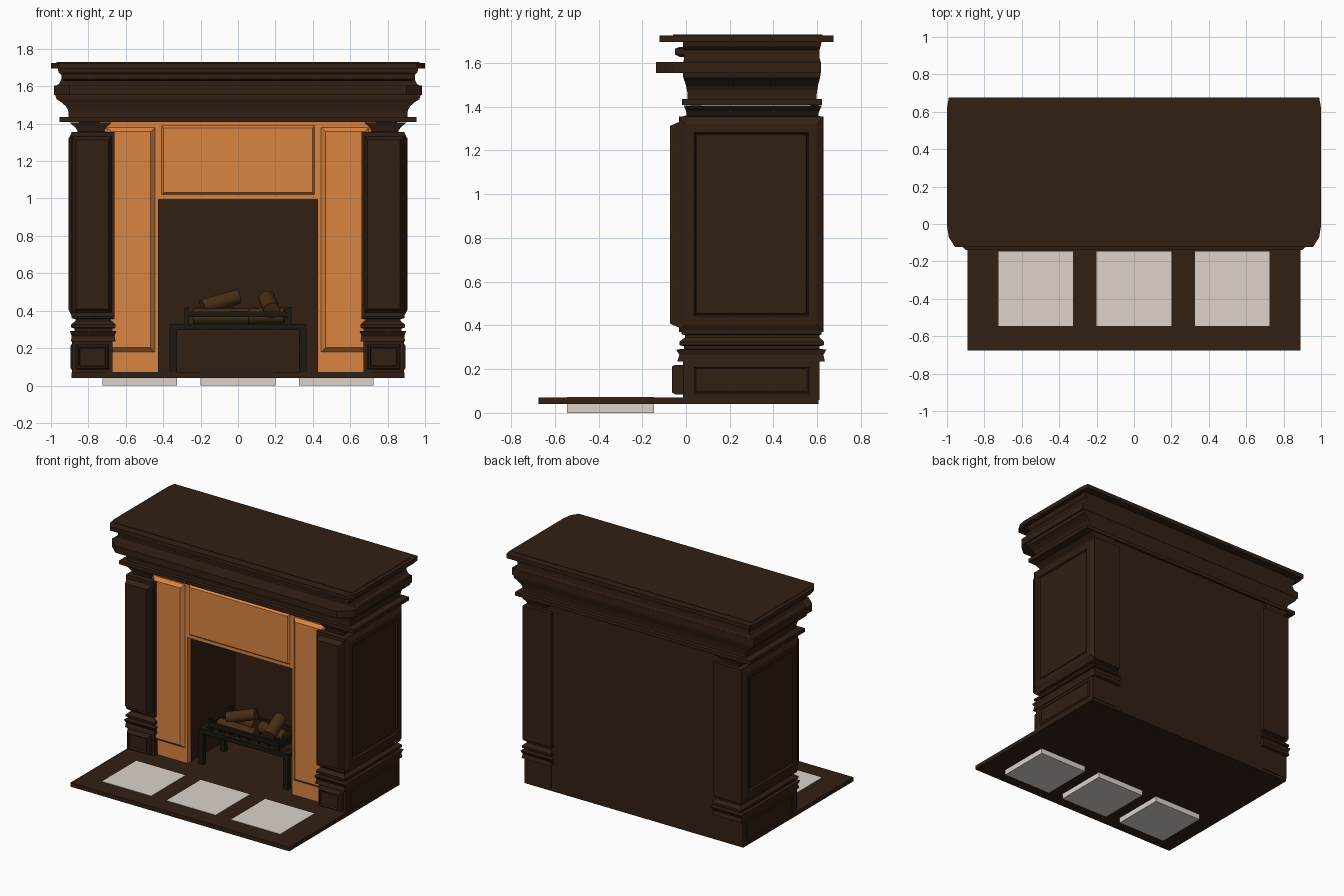
import bpy, bmesh
from mathutils import Vector


def material(name, rgb):
    m = bpy.data.materials.new(name)
    m.diffuse_color = (*rgb, 1)
    return m


WOOD = material("dark_wood", (0.032, 0.014, 0.007))
ORANGE = material("orange_stone", (0.70, 0.235, 0.055))
TILE = material("pale_tile", (0.72, 0.65, 0.59))
IRON = material("iron", (0.012, 0.009, 0.005))
LOG = material("log_bark", (0.065, 0.028, 0.008))


def finish(name, bm, mat):
    bmesh.ops.recalc_face_normals(bm, faces=bm.faces)
    me = bpy.data.meshes.new(name)
    bm.to_mesh(me)
    bm.free()
    me.materials.append(mat)
    ob = bpy.data.objects.new(name, me)
    bpy.context.collection.objects.link(ob)
    return ob


def skin(bm, loops):
    rows = [[bm.verts.new(p) for p in loop] for loop in loops]
    for a, b in zip(rows, rows[1:]):
        for i in range(len(a)):
            j = (i + 1) % len(a)
            bm.faces.new((a[i], a[j], b[j], b[i]))
    bm.faces.new(rows[0])
    bm.faces.new(rows[-1])


def loft(name, rings, mat, axis="z", s=1):
    """Stack rectangles (a0, a1, b0, b1, c) along an axis; s=-1 mirrors in x."""
    put = {"z": lambda a, b, c: (s * a, b, c),
           "y": lambda a, b, c: (s * a, c, b),
           "x": lambda a, b, c: (s * c, a, b)}[axis]
    bm = bmesh.new()
    skin(bm, [[put(a0, b0, c), put(a1, b0, c), put(a1, b1, c), put(a0, b1, c)]
              for a0, a1, b0, b1, c in rings])
    return finish(name, bm, mat)


def box(name, x0, x1, y0, y1, z0, z1, mat, s=1):
    return loft(name, [(x0, x1, y0, y1, z0), (x0, x1, y0, y1, z1)], mat, s=s)


def panel(name, a0, a1, b0, b1, steps, mat, axis, s=1):
    """Moulded panel: steps are (inset, level) pairs."""
    return loft(name, [(a0 + i, a1 - i, b0 + i, b1 - i, c) for i, c in steps], mat, axis, s)


def slab(name, half, zs, mat):
    """Symmetric plan outline given as its right half; zs are (scale, z)."""
    outline = half + [(-x, y) for x, y in reversed(half)]
    bm = bmesh.new()
    skin(bm, [[(x * k, (y - 0.28) * k + 0.28, z) for x, y in outline] for k, z in zs])
    return finish(name, bm, mat)


# hearth and tiles
box("hearth", -0.89, 0.89, -0.675, 0.605, 0.04, 0.07, WOOD)
for i in (-1, 0, 1):
    c = i * 0.525
    box(f"hearth_tile_{i + 2}", c - 0.2, c + 0.2, -0.545, -0.147, 0.0, 0.073, TILE)

# back wall and firebox lining
box("back_wall", -0.85, 0.85, 0.57, 0.605, 0.06, 1.41, WOOD)
box("firebox_ceiling", -0.44, 0.44, 0.05, 0.58, 0.997, 1.03, WOOD)

# orange surround, one arch-shaped slab
arch = [(0.74, 0.07), (0.74, 1.41), (-0.74, 1.41), (-0.74, 0.07),
        (-0.425, 0.07), (-0.425, 0.995), (0.425, 0.995), (0.425, 0.07)]
bm = bmesh.new()
skin(bm, [[(x, y, z) for x, z in arch] for y in (0.02, 0.07)])
finish("surround", bm, ORANGE)
panel("surround_header_panel", -0.41, 0.41, 1.02, 1.39,
      [(0, 0.03), (0, 0.02), (0.012, 0.005)], ORANGE, "y")

for side, s in (("left", -1), ("right", 1)):
    box(f"firebox_wall_{side}", 0.422, 0.45, 0.06, 0.58, 0.06, 1.02, WOOD, s)
    panel(f"surround_leg_panel_{side}", 0.445, 0.70, 0.18, 1.38,
          [(0, 0.03), (0, 0.018), (0.022, -0.005)], ORANGE, "y", s)

    # pilaster: base block, mouldings, shaft and flared capital
    loft(f"pilaster_{side}", [
        (0.67, 0.888, -0.014, 0.61, 0.06), (0.67, 0.888, -0.014, 0.61, 0.235),
        (0.655, 0.893, -0.04, 0.635, 0.235), (0.66, 0.89, -0.03, 0.628, 0.265),
        (0.65, 0.898, -0.045, 0.642, 0.29),
        (0.67, 0.875, -0.01, 0.61, 0.292), (0.67, 0.875, -0.01, 0.61, 0.305),
        (0.655, 0.893, -0.03, 0.632, 0.31), (0.655, 0.893, -0.03, 0.632, 0.325),
        (0.675, 0.87, -0.005, 0.61, 0.345), (0.675, 0.87, -0.005, 0.61, 0.355),
        (0.66, 0.89, -0.02, 0.62, 0.36), (0.66, 0.89, -0.02, 0.62, 0.37),
        (0.66, 0.89, -0.032, 0.628, 0.37), (0.66, 0.89, -0.032, 0.628, 0.0 + 1.355),
        (0.715, 0.855, 0.005, 0.60, 1.357), (0.705, 0.87, 0.0, 0.61, 1.38),
        (0.675, 0.90, -0.01, 0.62, 1.405)], WOOD, s=s)
    panel(f"pilaster_front_panel_{side}", 0.675, 0.885, 0.39, 1.33,
          [(0, -0.02), (0, -0.032), (0.018, -0.073)], WOOD, "y", s)
    panel(f"pilaster_side_panel_{side}", -0.032, 0.628, 0.375, 1.35,
          [(0, 0.88), (0, 0.89), (0.03, 0.906), (0.068, 0.906),
           (0.075, 0.892), (0.08, 0.9)], WOOD, "x", s)
    panel(f"plinth_front_panel_{side}", 0.69, 0.868, 0.085, 0.22,
          [(0, 0), (0, -0.05), (0.008, -0.063), (0.016, -0.063), (0.022, -0.05)],
          WOOD, "y", s)
    panel(f"plinth_side_panel_{side}", 0.03, 0.57, 0.085, 0.22,
          [(0, 0.88), (0, 0.892), (0.01, 0.896), (0.016, 0.89)], WOOD, "x", s)

# cornice: (half width, front, back, height) profile wrapped all round
cornice = [
    (0.955, -0.018, 0.622, 1.408), (0.955, -0.018, 0.622, 1.435),
    (0.905, 0.008, 0.597, 1.436), (0.905, 0.008, 0.597, 1.455),
    (0.91, 0.005, 0.60, 1.475), (0.922, 0.0, 0.603, 1.495), (0.945, -0.006, 0.608, 1.515),
    (0.97, -0.012, 0.612, 1.53), (0.975, -0.014, 0.615, 1.548),
    (0.975, -0.012, 0.618, 1.60), (0.955, -0.01, 0.612, 1.615), (0.945, -0.01, 0.61, 1.635),
    (0.945, -0.01, 0.61, 1.66), (0.96, -0.014, 0.615, 1.675), (0.965, -0.015, 0.62, 1.70)]
loft("cornice", [(-w, w, f, b, z) for w, f, b, z in cornice], WOOD)
slab("cornice_band", [(0.985, 0.618), (0.985, -0.055), (0.972, -0.075), (0.90, -0.138)][::-1],
     [(1, 1.553), (1, 1.603)], WOOD)
loft("cornice_bead", [(-0.93, 0.93, -0.03, 0.02, 1.628), (-0.94, 0.94, -0.05, 0.02, 1.638),
                      (-0.94, 0.94, -0.05, 0.02, 1.665), (-0.93, 0.93, -0.03, 0.02, 1.672)], WOOD)

# mantel shelf with a faint raised field
slab("mantel_shelf", [(0.958, -0.122), (0.99, -0.07), (1.0, -0.01), (1.0, 0.62), (0.99, 0.675)],
     [(1, 1.695), (1, 1.725)], WOOD)
box("mantel_top_field", -0.97, 0.97, -0.06, 0.625, 1.72, 1.729, WOOD)

# fire grate: legs, rails, basket and bars
for y in (0.06, 0.31):
    tag = "front" if y < 0.2 else "back"
    for side, s in (("left", -1), ("right", 1)):
        box(f"grate_leg_{tag}_{side}", 0.325, 0.365, y, y + 0.035, 0.06, 0.33, IRON, s)
        box(f"grate_post_{tag}_{side}", 0.265, 0.285, y, y + 0.02, 0.32, 0.42, IRON, s)
    box(f"grate_rail_{tag}", -0.365, 0.365, y, y + 0.035, 0.297, 0.33, IRON)
    box(f"basket_rail_{tag}", -0.28, 0.28, y, y + 0.02, 0.365, 0.395, IRON)
for side, s in (("left", -1), ("right", 1)):
    box(f"grate_side_rail_{side}", 0.325, 0.365, 0.06, 0.345, 0.297, 0.33, IRON, s)
    box(f"basket_side_{side}", 0.265, 0.285, 0.06, 0.33, 0.365, 0.395, IRON, s)
for i in range(7):
    x = -0.24 + 0.08 * i
    box(f"grate_bar_{i + 1}", x - 0.01, x + 0.01, 0.07, 0.34, 0.31, 0.33, IRON)

# logs
logs = [((-0.24, 0.13, 0.37), (0.06, 0.12, 0.37), 0.042),
        ((0.02, 0.25, 0.37), (0.25, 0.2, 0.375), 0.042),
        ((-0.22, 0.27, 0.375), (-0.02, 0.24, 0.375), 0.042),
        ((-0.19, 0.15, 0.42), (0.0, 0.21, 0.475), 0.04),
        ((0.18, 0.1, 0.40), (0.155, 0.27, 0.465), 0.045)]
for i, (p, q, r) in enumerate(logs):
    p, q = Vector(p), Vector(q)
    d = q - p
    bpy.ops.mesh.primitive_cylinder_add(vertices=16, radius=r, depth=d.length, location=(p + q) / 2,
                                        rotation=d.to_track_quat("Z", "Y").to_euler())
    ob = bpy.context.object
    ob.name = f"log_{i + 1}"
    ob.data.materials.append(LOG)
    bpy.ops.object.shade_smooth_by_angle()
